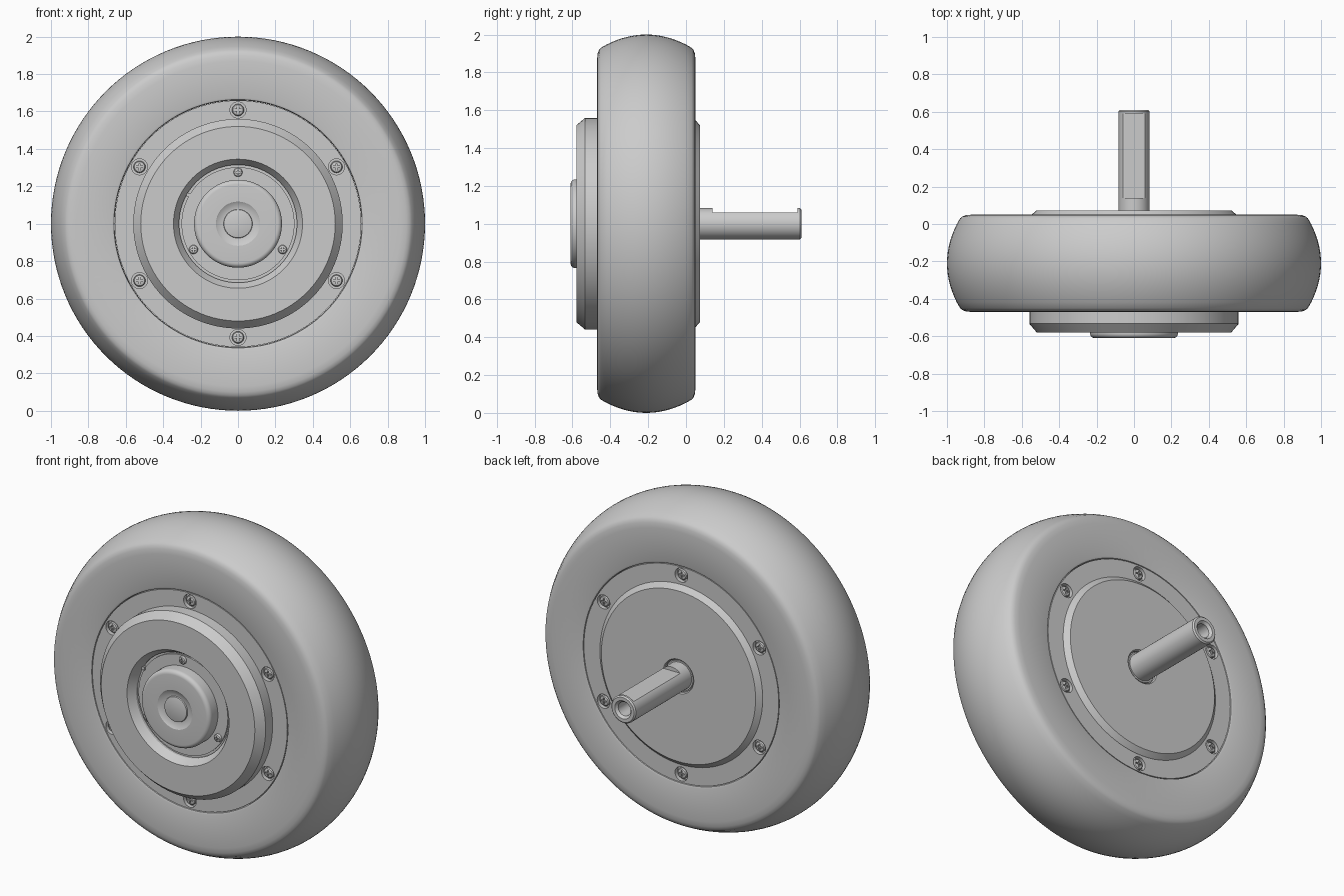
import bpy, bmesh, math
from mathutils import Matrix, Vector

if "Cube" in bpy.data.objects:
    bpy.data.objects.remove(bpy.data.objects["Cube"])

grey = bpy.data.materials.new("grey")
grey.diffuse_color = (0.6, 0.6, 0.6, 1)
grey.use_nodes = True
grey.node_tree.nodes["Principled BSDF"].inputs["Base Color"].default_value = grey.diffuse_color
AXLE = 1.0  # height of the wheel axis


def finish(name, bm, angle=30):
    bmesh.ops.recalc_face_normals(bm, faces=bm.faces)
    me = bpy.data.meshes.new(name)
    bm.to_mesh(me)
    bm.free()
    me.materials.append(grey)
    ob = bpy.data.objects.new(name, me)
    ob.location.z = AXLE
    bpy.context.collection.objects.link(ob)
    smooth(ob, angle)
    return ob


def smooth(ob, angle=30):
    bpy.ops.object.select_all(action='DESELECT')
    ob.select_set(True)
    bpy.context.view_layer.objects.active = ob
    bpy.ops.object.shade_smooth_by_angle(angle=math.radians(angle))


def lathe_bm(profile, seg=96, closed=False, edit=None):
    """Spin (radius, y) points about the y axis; radius 0 closes to a point."""
    bm = bmesh.new()
    rings = []
    for i, (r, y) in enumerate(profile):
        if r == 0:
            rings.append([bm.verts.new((0, y, 0))] * seg)
            continue
        ring = []
        for k in range(seg):
            a = 2 * math.pi * k / seg
            co = Vector((r * math.cos(a), y, r * math.sin(a)))
            ring.append(bm.verts.new(edit(i, co) if edit else co))
        rings.append(ring)
    pairs = list(zip(rings, rings[1:]))
    if closed:
        pairs.append((rings[-1], rings[0]))
    for a, b in pairs:
        for k in range(seg):
            n = (k + 1) % seg
            bm.faces.new(list(dict.fromkeys((a[k], a[n], b[n], b[k]))))
    return bm


def lathe(name, profile, seg=96, closed=False, edit=None):
    return finish(name, lathe_bm(profile, seg, closed, edit))


def cut(ob, cutter):
    """Subtract the cutter, bake the result and remove the cutter."""
    cutter.hide_render = True
    mod = ob.modifiers.new("cut", 'BOOLEAN')
    mod.operation, mod.solver, mod.object = 'DIFFERENCE', 'EXACT', cutter
    bpy.context.view_layer.update()
    me = bpy.data.meshes.new_from_object(ob.evaluated_get(bpy.context.evaluated_depsgraph_get()))
    ob.modifiers.clear()
    ob.data = me
    bpy.data.objects.remove(cutter)
    smooth(ob)


def around(radius, count):
    """Positions on a bolt circle, the first one at the top."""
    for k in range(count):
        a = math.pi / 2 + 2 * math.pi * k / count
        yield radius * math.cos(a), radius * math.sin(a)


# Tyre: crowned tread between two rounded shoulders and flat side walls
MID = -0.21
half = [(0.66, 0.24), (0.664, 0.256), (0.675, 0.26), (0.87, 0.26),
        (0.9, 0.257), (0.918, 0.25), (0.93, 0.24)]
crown = [(1 - 0.068 * (t / 8) ** 2, 0.238 * t / 8) for t in range(7, -8, -1)]
lathe("tyre", [(r, MID + w) for r, w in half] + [(r, MID + w) for r, w in crown]
      + [(r, MID - w) for r, w in reversed(half)], 128, closed=True)

# Hub flange: disc filling the tyre, with a counterbore for each screw
FRONT, BACK = -0.465, 0.045
flange = lathe("hub_flange", [(0, FRONT), (0.659, FRONT), (0.659, BACK), (0, BACK)])
bores = bmesh.new()
for x, z in around(0.608, 6):
    for y in (FRONT, BACK):
        bmesh.ops.create_cone(bores, cap_ends=True, segments=24, radius1=0.043, radius2=0.043,
                              depth=0.05, matrix=Matrix.Translation((x, y, z)) @ Matrix.Rotation(math.pi / 2, 4, 'X'))
cut(flange, finish("bore_cutter", bores))

# Front motor housing with chamfered rim and a funnel-shaped recess
lathe("front_housing", [(0.56, -0.45), (0.56, -0.533), (0.52, -0.58), (0.345, -0.58),
                        (0.315, -0.535), (0.315, -0.52), (0.302, -0.52), (0.302, -0.53), (0, -0.53)])
# Rear cover with chamfered rim and a bearing recess around the shaft
lathe("rear_cover", [(0.555, 0.03), (0.55, 0.047), (0.522, 0.073), (0.104, 0.073),
                     (0.098, 0.067), (0.098, 0.05), (0, 0.05)])
lathe("bearing_ring", [(0.07, 0.05), (0.07, 0.064), (0.092, 0.064), (0.092, 0.05)], 48)

# Centre cap: rounded rim, shallow ring dish and middle button
rim = [(0.21 + 0.025 * math.cos(a), -0.585 - 0.025 * math.sin(a))
       for a in (i * math.pi / 12 for i in range(7))]
lathe("centre_cap", [(0.235, -0.52)] + rim +
      [(0.118, -0.61), (0.112, -0.606), (0.085, -0.596), (0.077, -0.596), (0.075, -0.604), (0.07, -0.606), (0, -0.606)])


# Axle shaft with a hollow end and a milled flat on top
def mill(i, co):
    if i in (2, 3):
        co.z = min(co.z, 0.06)
    return co


lathe("axle_shaft", [(0.083, 0.03), (0.083, 0.14), (0.083, 0.1401), (0.083, 0.59), (0.083, 0.5901),
                     (0.083, 0.602), (0.075, 0.61), (0.055, 0.61), (0.042, 0.595), (0.042, 0.48), (0, 0.46)],
      64, edit=mill)


# Screws: domed heads with a cross slot, facing -y before placing
def screw_mesh(r):
    head = lathe("screw", [(0, 0.012), (r, 0.012), (r, -0.003), (0.85 * r, -0.009), (0.5 * r, -0.012), (0, -0.013)], 24)
    for size in ((1.2 * r, 0.02, 0.26 * r), (0.26 * r, 0.02, 1.2 * r)):
        bm = bmesh.new()
        bmesh.ops.create_cube(bm, size=1, matrix=Matrix.Translation((0, -0.013, 0)) @ Matrix.Diagonal((*size, 1)))
        cut(head, finish("slot_cutter", bm))
    me = head.data
    bpy.data.objects.remove(head)
    return me


def place(name, me, x, y, z, flip=False):
    ob = bpy.data.objects.new(name, me)
    ob.location = (x, y, AXLE + z)
    ob.rotation_euler.z = math.pi if flip else 0
    bpy.context.collection.objects.link(ob)


big, small = screw_mesh(0.032), screw_mesh(0.024)
for x, z in around(0.608, 6):
    place("front_flange_screw", big, x, FRONT + 0.014, z)
    place("rear_flange_screw", big, x, BACK - 0.014, z, True)
for x, z in around(0.275, 3):
    place("cap_screw", small, x, -0.534, z)

# Small locating key on the edge of the recess floor
bm = bmesh.new()
bmesh.ops.create_cube(bm, size=1, matrix=Matrix.Translation((-0.265, -0.53, 0.155)) @ Matrix.Diagonal((0.02, 0.016, 0.02, 1)))
finish("locating_key", bm)
